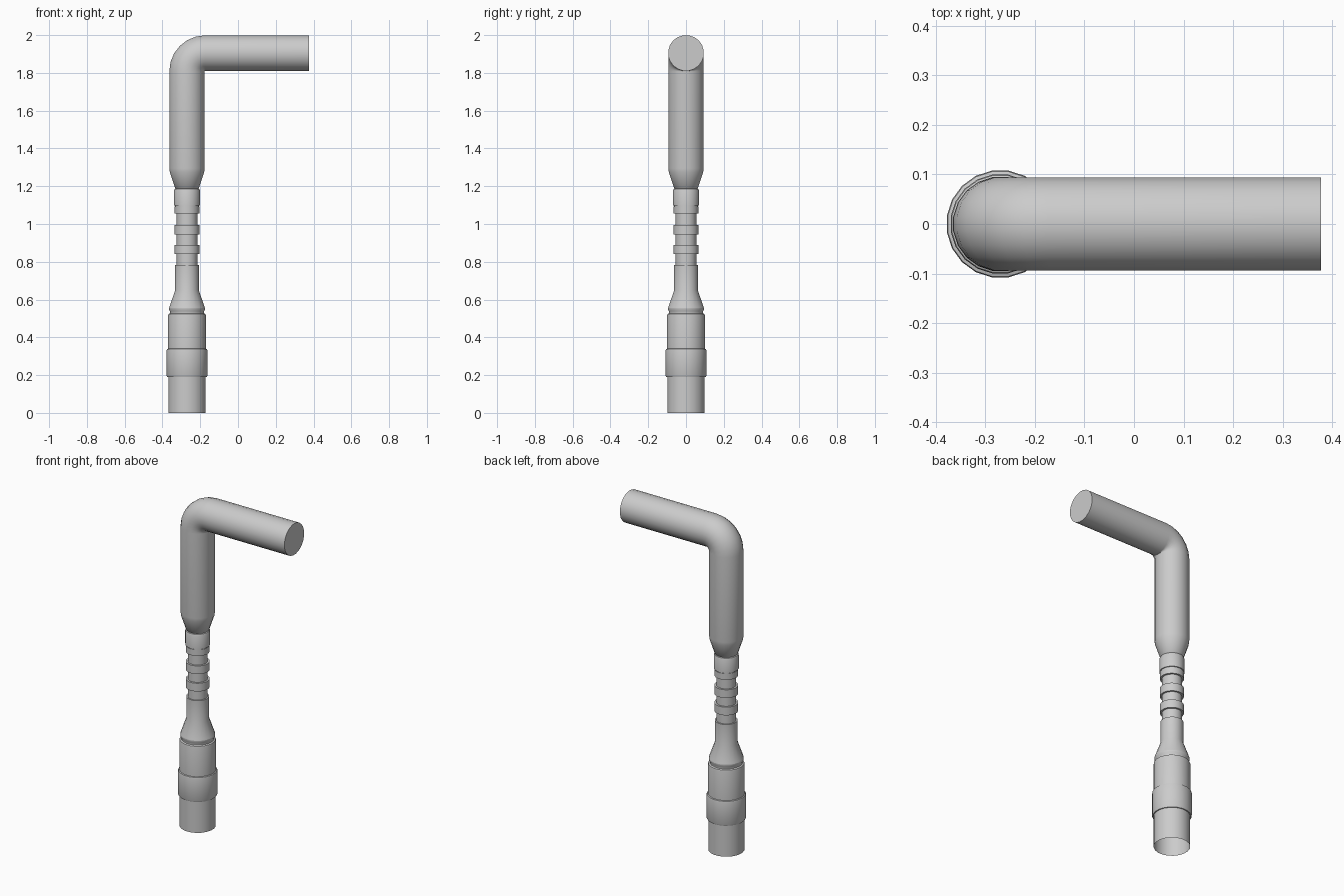
import bpy, bmesh, math
from mathutils import Vector

if "Cube" in bpy.data.objects:
    bpy.data.objects.remove(bpy.data.objects["Cube"])

SIDES = 20
AXIS_X = -0.27
TUBE_R = 0.095


def skin(name, rings, cap_end=False):
    """Skin circular sections given as (centre, tilt towards +x, radius)."""
    bm = bmesh.new()
    loops = []
    for centre, tilt, r in rings:
        u = Vector((math.cos(tilt), 0, -math.sin(tilt)))
        v = Vector((0, 1, 0))
        loop = []
        for i in range(SIDES):
            a = 2 * math.pi * (i + 0.5) / SIDES
            loop.append(bm.verts.new(Vector(centre) + r * (math.cos(a) * u + math.sin(a) * v)))
        loops.append(loop)
    for a, b in zip(loops, loops[1:]):
        for i in range(SIDES):
            j = (i + 1) % SIDES
            bm.faces.new((a[i], a[j], b[j], b[i]))
    if cap_end:
        bm.faces.new(loops[-1])
    mesh = bpy.data.meshes.new(name)
    bm.to_mesh(mesh)
    bm.free()
    obj = bpy.data.objects.new(name, mesh)
    bpy.context.collection.objects.link(obj)
    bpy.ops.object.select_all(action='DESELECT')
    obj.select_set(True)
    bpy.context.view_layer.objects.active = obj
    bpy.ops.object.shade_smooth_by_angle(angle=math.radians(35))
    return obj


def lathe(name, profile):
    return skin(name, [((AXIS_X, 0, z), 0, r) for r, z in profile])


# Open-bottomed plug sleeve with raised collar and groove
lathe("plug_sleeve", [
    (0.100, 0), (0.100, 0.19), (0.106, 0.19), (0.109, 0.197), (0.109, 0.33),
    (0.107, 0.338), (0.101, 0.340), (0.101, 0.515), (0.099, 0.523),
    (0.091, 0.527), (0.091, 0.537), (0.096, 0.545), (0.096, 0.555)])

# Tapered neck with ribbed strain relief
neck = [(0.096, 0.555), (0.094, 0.562), (0.063, 0.65), (0.063, 0.783), (0.055, 0.783)]
for z0, z1 in ((0.84, 0.89), (0.945, 0.995), (1.055, 1.093)):
    neck += [(0.055, z0), (0.066, z0), (0.066, z1), (0.055, z1)]
neck[-1] = (0.063, 1.093)
neck += [(0.063, 1.098), (0.069, 1.098), (0.069, 1.178), (0.066, 1.185), (0.060, 1.187)]
lathe("ribbed_neck", neck)

# Bent tube: flare, upright, tight elbow, horizontal arm with capped end
bend = 0.097
top = 2 - TUBE_R
rings = [((AXIS_X, 0, z), 0, r) for r, z in
         ((0.060, 1.187), (0.064, 1.19), (0.092, 1.275), (TUBE_R, 1.295))]
for k in range(7):
    t = math.pi / 2 * k / 6
    rings.append(((AXIS_X + bend * (1 - math.cos(t)), 0,
                   top - bend + bend * math.sin(t)), t, TUBE_R))
rings.append(((0.377, 0, top), math.pi / 2, TUBE_R))
skin("bent_tube", rings, cap_end=True)
